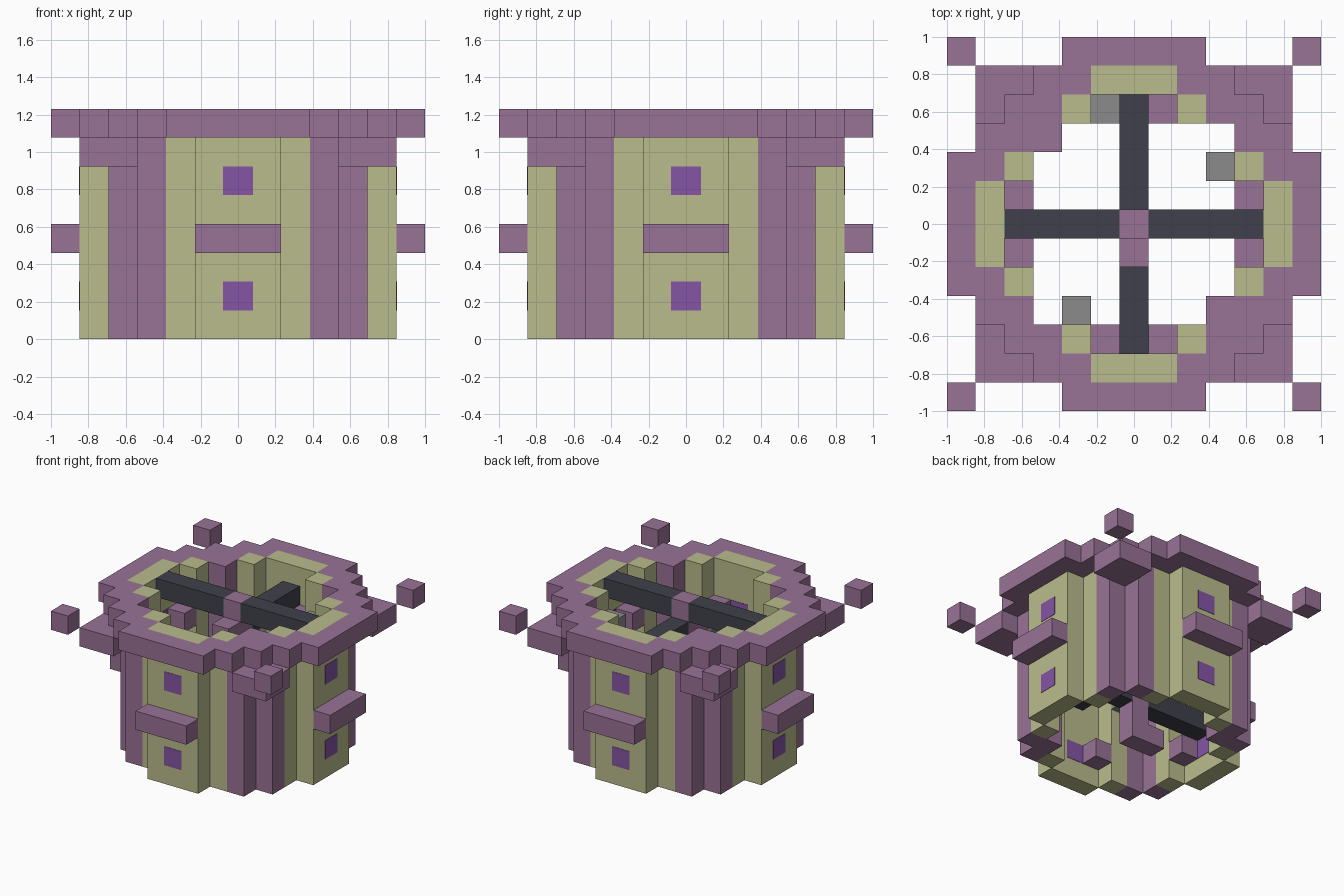
import bpy
import bmesh
from mathutils import Matrix, Vector

cube = bpy.data.objects.get("Cube")
if cube:
    bpy.data.objects.remove(cube, do_unlink=True)

U = 2 / 13  # edge length of one block


def material(name, color):
    m = bpy.data.materials.new(name)
    m.use_nodes = True
    m.diffuse_color = (*color, 1)
    m.node_tree.nodes["Principled BSDF"].inputs["Base Color"].default_value = (*color, 1)
    return m


MAUVE = material("mauve block", (0.314, 0.168, 0.305))
STONE = material("pale yellow stone", (0.491, 0.503, 0.262))
GLASS = material("violet glass", (0.235, 0.089, 0.381))
DARK = material("dark beam", (0.051, 0.051, 0.072))
GREY = material("grey block", (0.258, 0.258, 0.258))


def build(name, mat, boxes, turns=1, swell=0.0):
    """Boxes are (first cell, last cell) in block units; turns repeats them around z."""
    bm = bmesh.new()
    for first, last in boxes:
        a, b = Vector(first), Vector(last)
        mid = (a + b) / 2 + Vector((0, 0, 0.5))
        size = b - a + Vector((1 + swell, 1 + swell, 1))
        for t in range(turns):
            turn = Matrix.Rotation(t * 6.283185307 / 4, 4, 'Z')
            place = Matrix.Translation(mid * U) @ Matrix.Diagonal((*(size * U), 1))
            bmesh.ops.create_cube(bm, size=1, matrix=turn @ place)
    mesh = bpy.data.meshes.new(name)
    bm.to_mesh(mesh)
    bm.free()
    mesh.materials.append(mat)
    ob = bpy.data.objects.new(name, mesh)
    bpy.context.collection.objects.link(ob)
    return ob


def column(x, y, low=0, high=7):
    return (x, y, low), (x, y, high)


# Outer walls, repeated on the four sides
build("stone_walls", STONE, [((-1, -5, 0), (1, -5, 7)), column(-2, -4), column(2, -4)], 4)
build("corner_columns", MAUVE, [column(3, -4), column(-3, -4)], 4)
build("inner_corner_columns", MAUVE, [column(-3, 3), column(3, -3)])
build("wall_ledges", MAUVE, [((-1, -6, 3), (1, -6, 3))], 4)
build("windows", GLASS, [column(0, -5, 1, 1), column(0, -5, 5, 5)], 4, swell=0.04)

# Stepped rim, lower corner brackets and floating corner blocks
rim = [((-2, -6, 7), (2, -6, 7)), column(4, -4, 7)]
for s in (-1, 1):
    rim += [((min(2 * s, 3 * s), -5, 7), (max(2 * s, 3 * s), -5, 7))]
build("stepped_rim", MAUVE, rim, 4)
build("corner_brackets", MAUVE, [((4, -5, 6), (5, -5, 6)), column(5, -4, 6, 6),
                                 column(4, -4, 6, 6)], 4)
build("floating_corner_blocks", MAUVE, [column(6, -6, 7)], 4)

# Central pillar with its stubs
build("central_pillar", MAUVE, [column(0, 0), column(0, -1, 6, 6), column(-1, 0, 0, 0),
                                column(0, 1, 4, 4)])

# Beams from pillar to walls
build("cross_beams", DARK, [((s * 2.5 - 1.5, 0, z), (s * 2.5 + 1.5, 0, z))
                            for s in (-1, 1) for z in (2, 7)])
build("back_beam", DARK, [((0, 1, 6), (0, 4, 6))])
build("front_beam", DARK, [((0, -4, 4), (0, -1, 4))])

# Small steps beside the windows inside
build("upper_steps", MAUVE, [column(x, y, 5, 5) for x, y in ((4, -1), (-4, 1), (1, 4), (1, -4))])
build("lower_steps", MAUVE, [column(x, y, 1, 1) for x, y in ((4, 1), (-4, -1), (-1, 4), (-1, -4))])
build("grey_blocks", GREY, [column(-1, 4, 2, 2), column(3, 2, 6, 6), column(-2, -3, 4, 4)])
